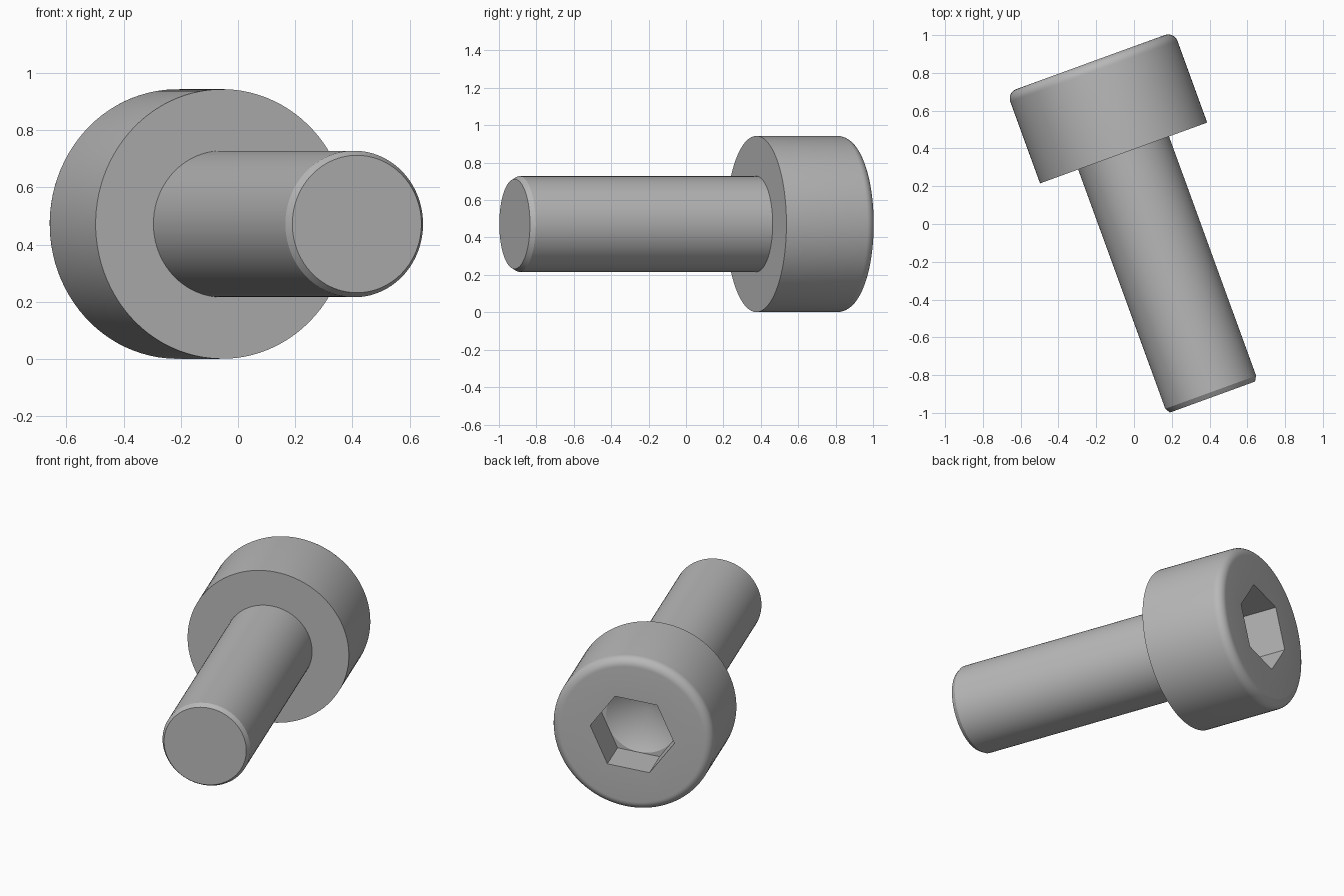
import bpy, bmesh
from math import sin, cos, pi, radians, tan
from mathutils import Matrix, Vector

cube = bpy.data.objects.get("Cube")
if cube:
    bpy.data.objects.remove(cube, do_unlink=True)

SEGMENTS = 96
SHANK_R, SHANK_LEN = 0.256, 1.375
HEAD_R, HEAD_LEN, FILLET = 0.471, 0.512, 0.052
CHAMFER_R, CHAMFER_LEN = 0.016, 0.027
APOTHEM, SOCKET_DEPTH = 0.214, 0.222
HEX_TURN = radians(-6)
YAW = radians(20)

steel = bpy.data.materials.new("steel grey")
steel.use_nodes = True
colour = (0.48, 0.48, 0.48, 1)
steel.diffuse_color = colour
steel.node_tree.nodes["Principled BSDF"].inputs["Base Color"].default_value = colour


def hex_radius(angle):
    """Distance from the centre to a hexagon side at this angle."""
    return APOTHEM / cos(angle % (pi / 3) - pi / 6)


def ring(bm, z, radius):
    """Closed ring of vertices; radius is a number or a function of angle."""
    verts = []
    for i in range(SEGMENTS):
        a = 2 * pi * i / SEGMENTS
        r = radius(a) if callable(radius) else radius
        verts.append(bm.verts.new((r * cos(a + HEX_TURN), r * sin(a + HEX_TURN), z)))
    return verts


# Profile along the axis: chamfered tip, shank, underside, filleted head, socket
floor = HEAD_LEN - SOCKET_DEPTH
profile = [
    (-SHANK_LEN, SHANK_R - CHAMFER_R),
    (CHAMFER_LEN - SHANK_LEN, SHANK_R),
    (0, SHANK_R),
    (0, HEAD_R),
]
for i in range(9):
    t = pi / 2 * i / 8
    profile.append((HEAD_LEN - FILLET + FILLET * sin(t), HEAD_R - FILLET + FILLET * cos(t)))
profile += [(HEAD_LEN, hex_radius), (floor, hex_radius), (floor, APOTHEM * 0.99)]

bm = bmesh.new()
rings = [ring(bm, z, r) for z, r in profile]
for a, b in zip(rings, rings[1:]):
    for i in range(SEGMENTS):
        j = (i + 1) % SEGMENTS
        bm.faces.new((a[i], a[j], b[j], b[i]))

# Flat tip and drilled cone at the bottom of the socket
bm.faces.new(rings[0][::-1])
apex = bm.verts.new((0, 0, floor - APOTHEM * tan(radians(30))))
for i in range(SEGMENTS):
    bm.faces.new((rings[-1][i], rings[-1][(i + 1) % SEGMENTS], apex))
bmesh.ops.recalc_face_normals(bm, faces=bm.faces)

# Lay the screw on its side, turned in plan
across = Vector((cos(YAW), sin(YAW), 0))
axis = Vector((-sin(YAW), cos(YAW), 0))
turn = Matrix((across, axis.cross(across), axis)).transposed().to_4x4()
bm.transform(Matrix.Translation((-0.055, 0.376, HEAD_R + 0.001)) @ turn)

mesh = bpy.data.meshes.new("socket_head_screw")
bm.to_mesh(mesh)
bm.free()
mesh.materials.append(steel)
screw = bpy.data.objects.new("socket_head_screw", mesh)
bpy.context.collection.objects.link(screw)

bpy.ops.object.select_all(action="DESELECT")
screw.select_set(True)
bpy.context.view_layer.objects.active = screw
bpy.ops.object.shade_smooth_by_angle(angle=radians(24))
